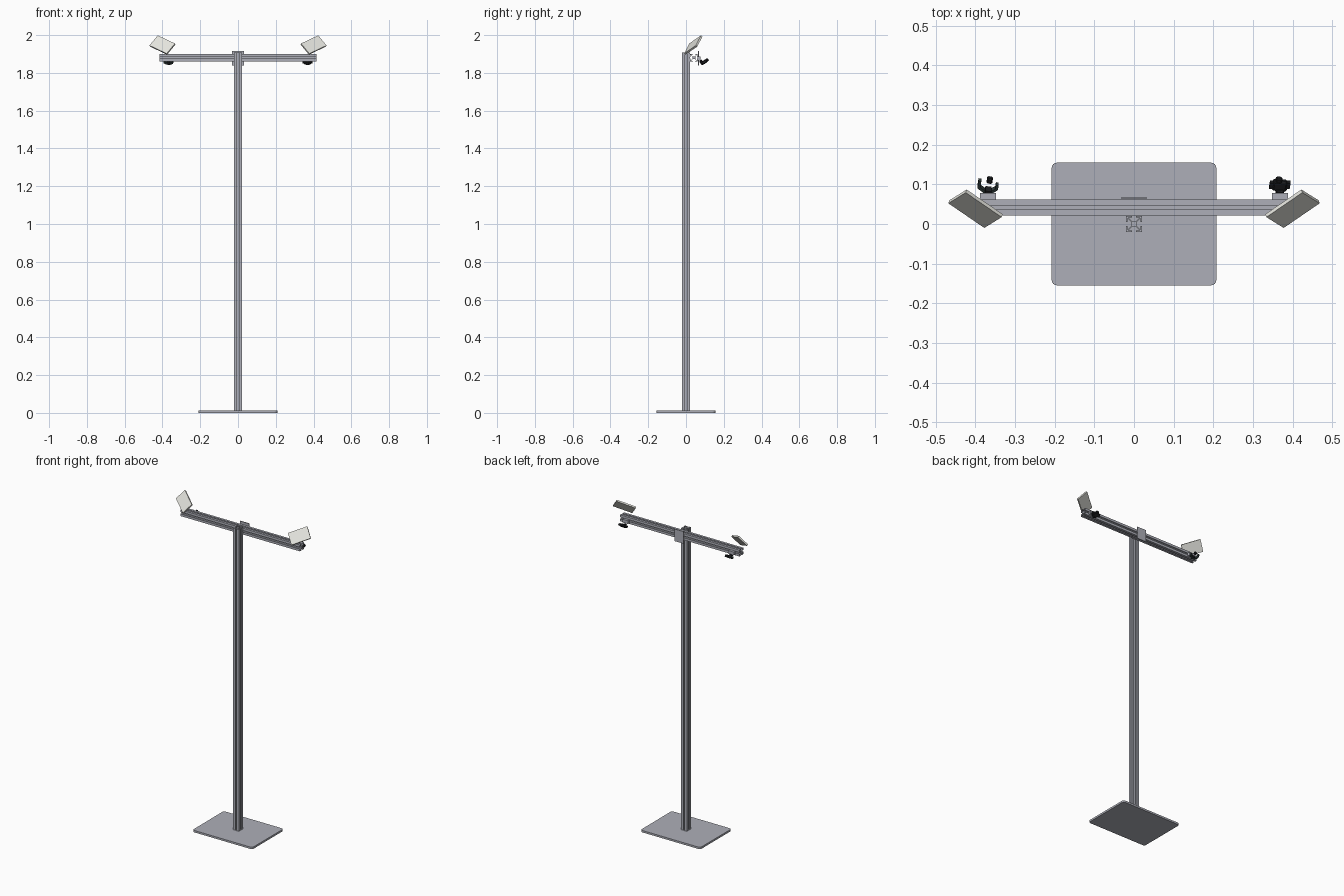
import bpy, bmesh, math
from mathutils import Matrix, Vector

cube = bpy.data.objects.get("Cube")
if cube:
    bpy.data.objects.remove(cube, do_unlink=True)


def material(name, r, g, b):
    m = bpy.data.materials.new(name)
    m.use_nodes = True
    m.diffuse_color = (r, g, b, 1)
    m.node_tree.nodes["Principled BSDF"].inputs["Base Color"].default_value = (r, g, b, 1)
    return m


metal = material("brushed_aluminium", 0.42, 0.43, 0.48)
white = material("panel_white", 0.78, 0.78, 0.73)
black = material("matte_black", 0.012, 0.013, 0.015)
slate = material("dark_slate", 0.03, 0.045, 0.045)


def finish(name, bm, mat, matrix=Matrix()):
    bmesh.ops.transform(bm, matrix=matrix, verts=bm.verts)
    bmesh.ops.recalc_face_normals(bm, faces=bm.faces)
    mesh = bpy.data.meshes.new(name)
    bm.to_mesh(mesh)
    bm.free()
    mesh.materials.append(mat)
    ob = bpy.data.objects.new(name, mesh)
    bpy.context.collection.objects.link(ob)
    return ob


def box(name, centre, size, mat, rot=Matrix(), bevel=0):
    bm = bmesh.new()
    bmesh.ops.create_cube(bm, size=1)
    bmesh.ops.scale(bm, vec=size, verts=bm.verts)
    if bevel:
        bmesh.ops.bevel(bm, geom=bm.edges[:], offset=bevel, segments=1, affect='EDGES')
    return finish(name, bm, mat, Matrix.Translation(centre) @ rot.to_4x4())


def prism(name, outline, depth, mat, matrix=Matrix()):
    """Extrude a closed outline along local z."""
    bm = bmesh.new()
    face = bm.faces.new([bm.verts.new((x, y, 0)) for x, y in outline])
    out = bmesh.ops.extrude_face_region(bm, geom=[face])
    top = [v for v in out["geom"] if isinstance(v, bmesh.types.BMVert)]
    bmesh.ops.translate(bm, vec=(0, 0, depth), verts=top)
    return finish(name, bm, mat, matrix)


# Slotted rail section: one side repeated four times
side = [(.02, .02), (.005, .02), (.005, .017), (.0135, .017), (.0135, .0148), (.006, .0075)]
side += [(-x, y) for x, y in reversed(side[1:])]
section = []
for i in range(4):
    turn = Matrix.Rotation(i * math.pi / 2, 2)
    section += [tuple(turn @ Vector(p)) for p in side]

# Base plate with rounded corners
hx, hy, r = 0.208, 0.155, 0.014
plate = []
for i, (sx, sy) in enumerate([(1, 1), (-1, 1), (-1, -1), (1, -1)]):
    for j in range(5):
        a = (i + j / 4) * math.pi / 2
        plate.append((sx * (hx - r) + r * math.cos(a), sy * (hy - r) + r * math.sin(a)))
prism("base_plate", plate, 0.012, metal)

# Post, crossbar and the plate that joins them
prism("post", section, 1.895, metal, Matrix.Translation((0, 0, 0.012)))
prism("crossbar", section, 0.83, metal,
      Matrix.Translation((-0.415, 0.042, 1.88)) @ Matrix.Rotation(math.pi / 2, 4, 'Y'))
box("joining_plate", (0, 0.0655, 1.878), (0.062, 0.006, 0.076), metal)

# Tilted panels and their rear mounts, mirrored across the post
for s, label in ((-1, "right"), (1, "left")):
    u = Vector((-s * 0.095, -0.065, -0.045)).normalized()
    v = Vector((-s * 0.045, 0.032, 0.06))
    v = (v - u * v.dot(u)).normalized()
    rot = Matrix((u, v, u.cross(v))).transposed()
    if rot.determinant() < 0:
        rot = Matrix((u, v, -u.cross(v))).transposed()
    box(label + "_panel", (s * 0.4, 0.0385, 1.9475), (0.118, 0.074, 0.01), white, rot)
    box(label + "_mount_block", (s * 0.368, 0.07, 1.876), (0.04, 0.016, 0.02), metal)

# Right bracket: open yoke holding a small knob
tilt = Matrix.Rotation(math.radians(35), 4, 'X') @ Matrix.Rotation(math.radians(-8), 4, 'Z')
yoke = [(-.026, .018), (-.026, -.004), (-.008, -.016), (.012, -.016), (.026, -.002), (.026, .012),
        (.019, .012), (.019, 0), (.008, -.009), (-.006, -.009), (-.019, 0), (-.019, .018)]
prism("right_yoke", yoke, 0.014, slate,
      Matrix.Translation((-0.369, 0.098, 1.852)) @ tilt)
box("right_knob", (-0.364, 0.111, 1.868), (0.014, 0.016, 0.016), black, tilt.to_3x3(), 0.003)
box("right_yoke_stem", (-0.368, 0.083, 1.857), (0.016, 0.014, 0.022), black, tilt.to_3x3())

# Left bracket: closed clamp with a stem and side lugs
box("left_clamp_body", (0.368, 0.098, 1.858), (0.038, 0.032, 0.018), black, tilt.to_3x3(), 0.005)
box("left_clamp_stem", (0.368, 0.084, 1.853), (0.02, 0.014, 0.024), black, tilt.to_3x3(), 0.003)
box("left_clamp_knob", (0.366, 0.111, 1.868), (0.016, 0.014, 0.016), black, tilt.to_3x3(), 0.003)
for s in (-1, 1):
    box("left_clamp_lug", (0.368 + s * 0.021, 0.099, 1.859), (0.01, 0.018, 0.012), black, tilt.to_3x3())
